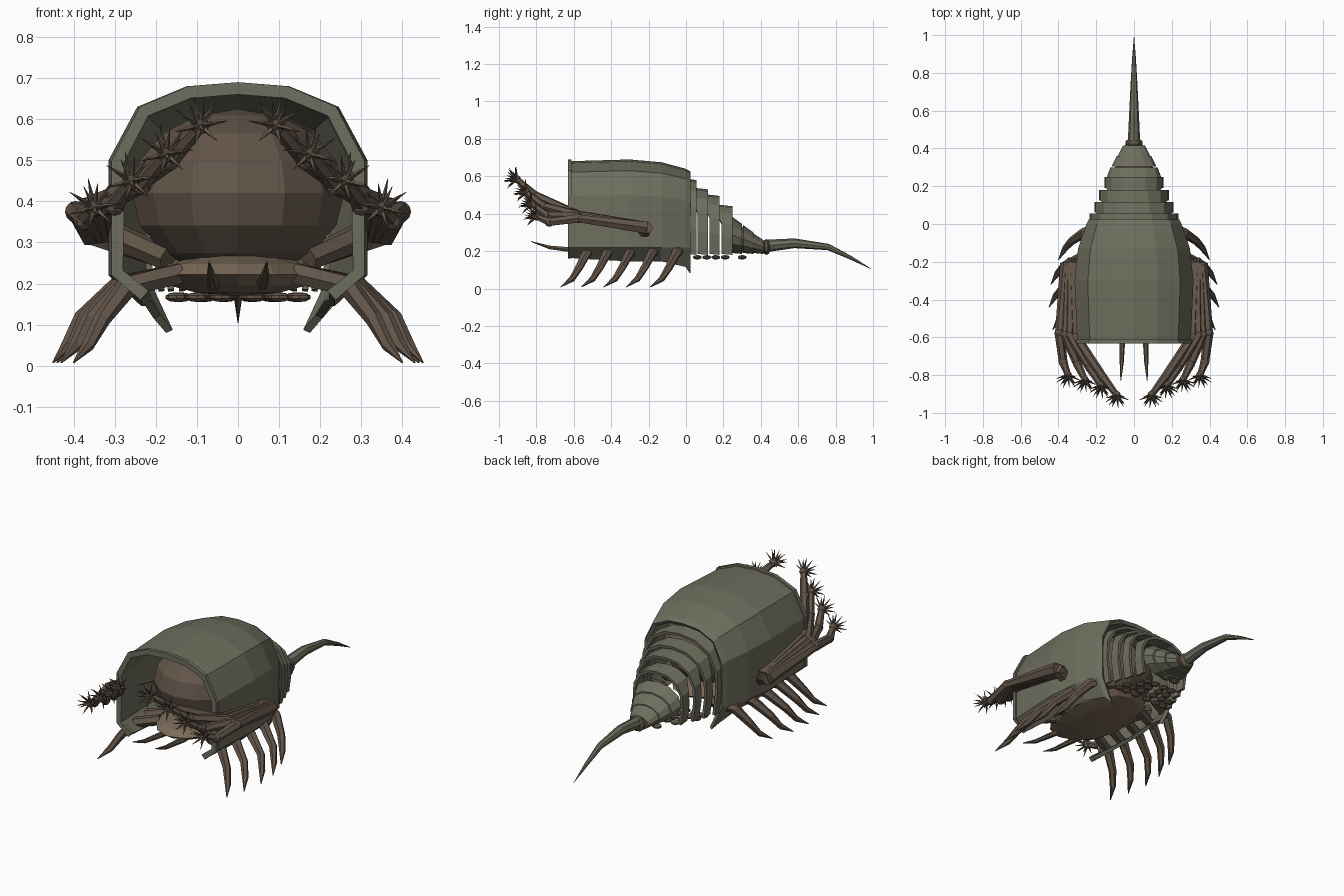
import bpy, bmesh, math
from mathutils import Vector

if "Cube" in bpy.data.objects:
    bpy.data.objects.remove(bpy.data.objects["Cube"])

def mat(name, c):
    m = bpy.data.materials.new(name)
    m.diffuse_color = (*c, 1)
    m.use_nodes = True
    m.node_tree.nodes["Principled BSDF"].inputs["Base Color"].default_value = m.diffuse_color
    return m
GREEN = mat("shell_green", (0.155, 0.155, 0.112))
BROWN = mat("limb_brown", (0.125, 0.092, 0.068))
TAN = mat("belly_tan", (0.20, 0.145, 0.10))

def make(name, bm, m, thick=0):
    me = bpy.data.meshes.new(name)
    bm.to_mesh(me)
    bm.free()
    ob = bpy.data.objects.new(name, me)
    bpy.context.collection.objects.link(ob)
    me.materials.append(m)
    if thick:
        s = ob.modifiers.new("thickness", 'SOLIDIFY')
        s.thickness = thick
        s.offset = -1
    return ob

def loft(bm, rings, closed=False, caps=False):
    vs = [[bm.verts.new(p) for p in r] for r in rings]
    n = len(vs[0])
    for a, b in zip(vs, vs[1:]):
        for i in range(n if closed else n - 1):
            j = (i + 1) % n
            bm.faces.new((a[i], a[j], b[j], b[i]))
    if caps:
        bm.faces.new(vs[0][::-1])
        bm.faces.new(vs[-1])

def tube(bm, pts, radii, n=6):
    pts = [Vector(p) for p in pts]
    rings = []
    for i, (p, r) in enumerate(zip(pts, radii)):
        t = (pts[min(i + 1, len(pts) - 1)] - pts[max(i - 1, 0)]).normalized()
        ref = Vector((0, 0, 1)) if abs(t.z) < 0.9 else Vector((0, 1, 0))
        u = t.cross(ref).normalized()
        v = u.cross(t)
        rings.append([p - (u * math.cos(k * math.tau / n) - v * math.sin(k * math.tau / n)) * r
                      for k in range(n)])
    loft(bm, rings, True, True)
    bmesh.ops.recalc_face_normals(bm, faces=bm.faces)

def ball(bm, c, s, u=12, v=8):
    r = bmesh.ops.create_uvsphere(bm, u_segments=u, v_segments=v, radius=1)["verts"]
    bmesh.ops.scale(bm, vec=s, verts=r)
    bmesh.ops.translate(bm, vec=c, verts=r)

def mirror_x(bm):
    g = bmesh.ops.duplicate(bm, geom=bm.verts[:] + bm.edges[:] + bm.faces[:])["geom"]
    for e in g:
        if isinstance(e, bmesh.types.BMVert):
            e.co.x *= -1
    bmesh.ops.reverse_faces(bm, faces=[e for e in g if isinstance(e, bmesh.types.BMFace)])

def arch(half):
    return [(-x, y, z) for x, y, z in half] + [p for p in half[::-1] if p[0] > 0]

# carapace: half outline, lofted front to back
HALF = [(0.315, 0.22), (0.315, 0.36), (0.315, 0.50), (0.245, 0.63), (0.125, 0.68), (0, 0.69)]
def shell_ring(y, sx, top, xb, zb):
    k = (top - 0.22) / 0.47
    return arch([(xb, y, zb)] + [(x * sx, y, 0.22 + (z - 0.22) * k) for x, z in HALF])
bm = bmesh.new()
loft(bm, [shell_ring(*a) for a in [
    (-0.62, 0.95, 0.68, 0.235, 0.165), (-0.58, 0.96, 0.682, 0.235, 0.16),
    (-0.30, 1.0, 0.69, 0.235, 0.145), (-0.13, 0.94, 0.675, 0.225, 0.145),
    (0.0, 0.80, 0.64, 0.205, 0.115), (0.025, 0.76, 0.625, 0.175, 0.08)]])
make("carapace", bm, GREEN, 0.02)
bm = bmesh.new()
loft(bm, [shell_ring(y, 0.975, 0.69, 0.237, 0.16) for y in (-0.632, -0.612)])
make("carapace_rim", bm, GREEN, 0.03)

# abdomen plates: overlapping on top, separated at the sides
for i, (y, w, top, L) in enumerate([(0.01, 0.235, 0.58, 0.045), (0.062, 0.21, 0.53, 0.055),
                                    (0.125, 0.185, 0.495, 0.055), (0.19, 0.155, 0.44, 0.058)]):
    half = [(0.92, 0.0), (1, 0.35), (0.97, 0.62), (0.76, 0.85), (0.40, 0.97), (0, 1)]
    back = arch([(x * w, y + L, 0.18 + f * (top - 0.18)) for x, f in half])
    front = arch([(x * w, y - (0.03 if f > 0.8 else 0), 0.185 + f * (top - 0.175)) for x, f in half])
    bm = bmesh.new()
    loft(bm, [front, back])
    make(f"abdomen_plate_{i + 1}", bm, GREEN, 0.015)

# tail cone segments with brown joints between them
def oval(y, w, zb, zt, n=12):
    c, h = (zb + zt) / 2, (zt - zb) / 2
    return [(-math.cos(k * math.tau / n) * w, y, c + math.sin(k * math.tau / n) * h) for k in range(n)]
for i, (y, w, zt, w2, zt2) in enumerate([(0.245, 0.145, 0.385, 0.125, 0.345),
                                        (0.305, 0.118, 0.34, 0.092, 0.30), (0.36, 0.086, 0.295, 0.058, 0.258)]):
    bm = bmesh.new()
    loft(bm, [oval(y, w, 0.19, zt), oval(y + 0.055, w2, 0.185, zt2)], True, True)
    make(f"tail_segment_{i + 1}", bm, GREEN)
bm = bmesh.new()
loft(bm, [oval(0.24, 0.128, 0.195, 0.37), oval(0.42, 0.045, 0.19, 0.25)], True, True)
make("tail_core", bm, BROWN)
bm = bmesh.new()
ball(bm, (0, 0.43, 0.222), (0.048, 0.025, 0.042), 10, 6)
make("tail_joint", bm, BROWN)
bm = bmesh.new()
tube(bm, [(0, 0.43, 0.228), (0, 0.58, 0.242), (0, 0.76, 0.222), (0, 0.88, 0.165), (0, 0.99, 0.105)],
     [0.033, 0.026, 0.017, 0.010, 0.001], 8)
make("tail_spike", bm, GREEN)

# body inside the carapace, and belly
bm = bmesh.new()
ball(bm, (0, -0.27, 0.42), (0.265, 0.29, 0.205), 14, 8)
make("body", bm, BROWN)
bm = bmesh.new()
ball(bm, (0, -0.30, 0.222), (0.20, 0.32, 0.052), 14, 6)
make("belly", bm, TAN)

# gill flaps under the abdomen
bm = bmesh.new()
for y, xs in [(0.06, (0.04, 0.10, 0.15)), (0.11, (0.04, 0.10, 0.14)), (0.16, (0.035, 0.09)),
              (0.21, (0.03, 0.08)), (0.30, (0.03,))]:
    for x in xs:
        ball(bm, (x, y, 0.167), (0.028, 0.024, 0.012), 8, 5)
mirror_x(bm)
make("gill_flaps", bm, BROWN)

# walking legs
bm = bmesh.new()
for hy, fx in [(-0.50, 0.40), (-0.39, 0.43), (-0.27, 0.45), (-0.15, 0.44), (-0.02, 0.40)]:
    s = fx - 0.43
    tube(bm, [(0.14, hy + 0.02, 0.225), (0.28 + s * 0.4, hy - 0.03, 0.195), (0.36 + s, hy - 0.07, 0.115),
              (0.395 + s, hy - 0.11, 0.05), (fx, hy - 0.17, 0.008)],
         [0.028, 0.028, 0.021, 0.016, 0.002])
mirror_x(bm)
make("walking_legs", bm, BROWN)

# grasping arms with spiny hands
bm = bmesh.new()
for i, (elbow, wrist, hand) in enumerate([
        ((0.395, -0.575, 0.375), (0.375, -0.73, 0.355), (0.350, -0.80, 0.385)),
        ((0.365, -0.585, 0.385), (0.300, -0.74, 0.390), (0.260, -0.825, 0.45)),
        ((0.340, -0.590, 0.395), (0.235, -0.76, 0.440), (0.175, -0.855, 0.515)),
        ((0.310, -0.595, 0.400), (0.165, -0.81, 0.500), (0.092, -0.905, 0.585))]):
    base = Vector((0.355 - 0.012 * i, -0.21, 0.325))
    tube(bm, [(0.17, -0.25 - 0.03 * i, 0.26), base], [0.03, 0.034])
    tube(bm, [base, elbow], [0.036, 0.023])
    tube(bm, [elbow, wrist, hand], [0.026, 0.023, 0.016])
    ball(bm, elbow, (0.026, 0.026, 0.026), 8, 6)
    ball(bm, wrist, (0.025, 0.025, 0.025), 8, 6)
    ball(bm, hand, (0.022, 0.022, 0.022), 8, 6)
    h = Vector(hand)
    d = Vector((0, -0.9, 0.35)).normalized()
    u = Vector((1, 0, 0))
    v = d.cross(u)
    for k in range(14):
        a = k * math.tau / 14
        tilt = 1.15 if k % 2 else 0.6
        q = d * math.cos(tilt) + (u * math.cos(a) + v * math.sin(a)) * math.sin(tilt)
        tube(bm, [h, h + q * 0.072], [0.009, 0.0008], 4)
mirror_x(bm)
make("grasping_arms", bm, BROWN)

# feelers
bm = bmesh.new()
tube(bm, [(0.06, -0.55, 0.20), (0.062, -0.64, 0.21), (0.065, -0.73, 0.22), (0.07, -0.83, 0.252)],
     [0.016, 0.014, 0.011, 0.002])
mirror_x(bm)
make("feelers", bm, BROWN)
